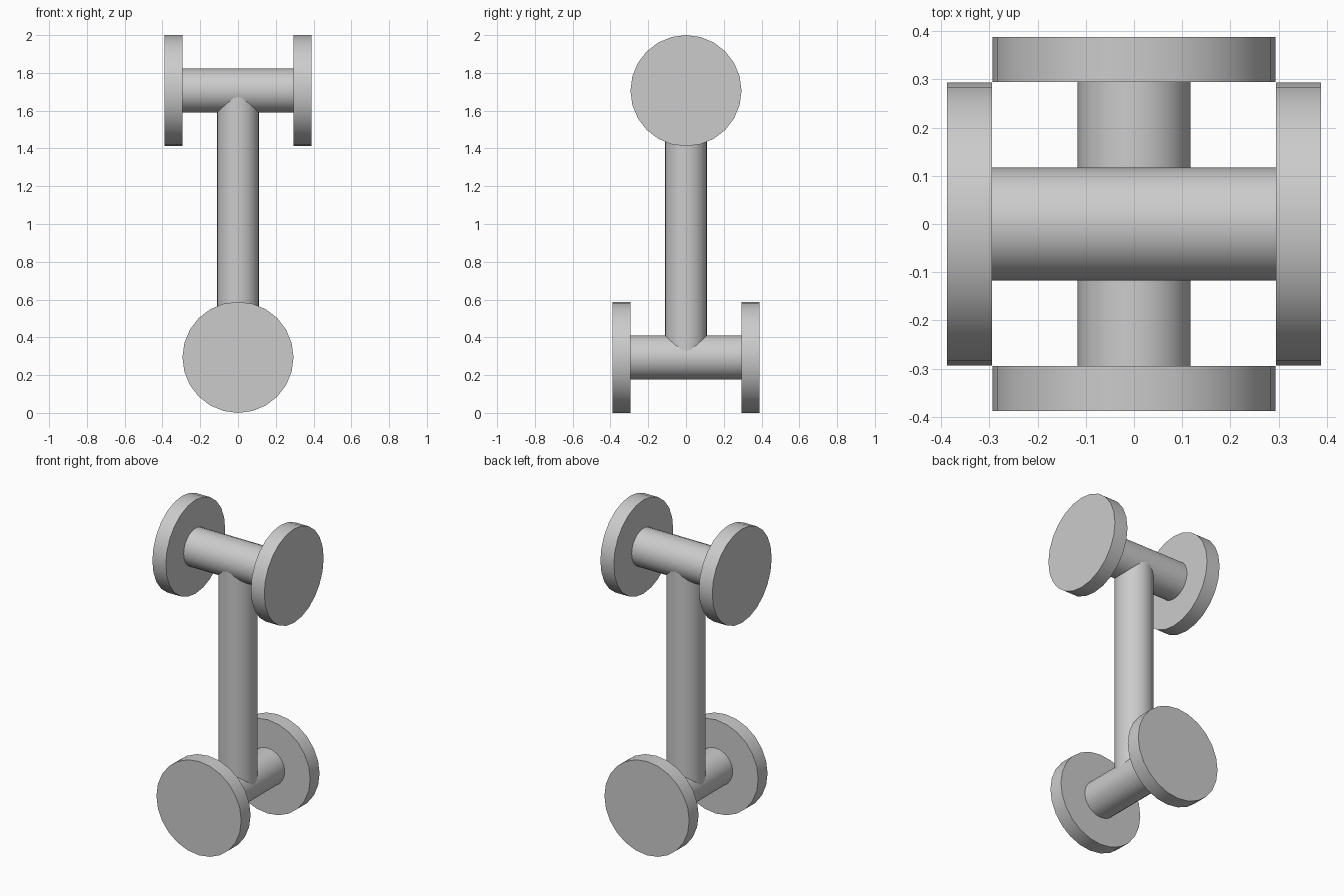
import bpy, math
from mathutils import Vector

cube = bpy.data.objects.get("Cube")
if cube:
    bpy.data.objects.remove(cube, do_unlink=True)

grey = bpy.data.materials.new("plain_grey")
grey.use_nodes = True
colour = (0.6, 0.6, 0.6, 1)
grey.diffuse_color = colour
grey.node_tree.nodes["Principled BSDF"].inputs["Base Color"].default_value = colour

DISC_R, BAR_R, POST_R = 0.294, 0.117, 0.112
INNER, OUTER = 0.295, 0.388
LOW, HIGH = DISC_R, 2 - DISC_R


def rod(name, start, end, radius, sides):
    """Smooth cylinder between two points along a main axis."""
    start, end = Vector(start), Vector(end)
    axis = end - start
    bpy.ops.mesh.primitive_cylinder_add(
        vertices=sides, radius=radius, depth=axis.length, location=(start + end) / 2,
        rotation=axis.to_track_quat('Z', 'Y').to_euler())
    obj = bpy.context.object
    obj.name = name
    obj.data.materials.append(grey)
    bpy.ops.object.shade_smooth_by_angle(angle=math.radians(35))
    return obj


# Upright post, running into the middle of both crossbars
rod("post", (0, 0, LOW), (0, 0, HIGH), POST_R, 24)

# Two crossbars at right angles, each with a disc at both ends
for level, axis, z, ends in (
        ("upper", Vector((1, 0, 0)), HIGH, ("right", "left")),
        ("lower", Vector((0, 1, 0)), LOW, ("front", "back"))):
    centre = Vector((0, 0, z))
    reach = axis * (INNER + 0.01)
    rod(level + "_crossbar", centre - reach, centre + reach, BAR_R, 24)
    for end, side in zip(ends, (-1, 1)):
        rod(f"{level}_{end}_disc", centre + axis * side * INNER,
            centre + axis * side * OUTER, DISC_R, 24)
